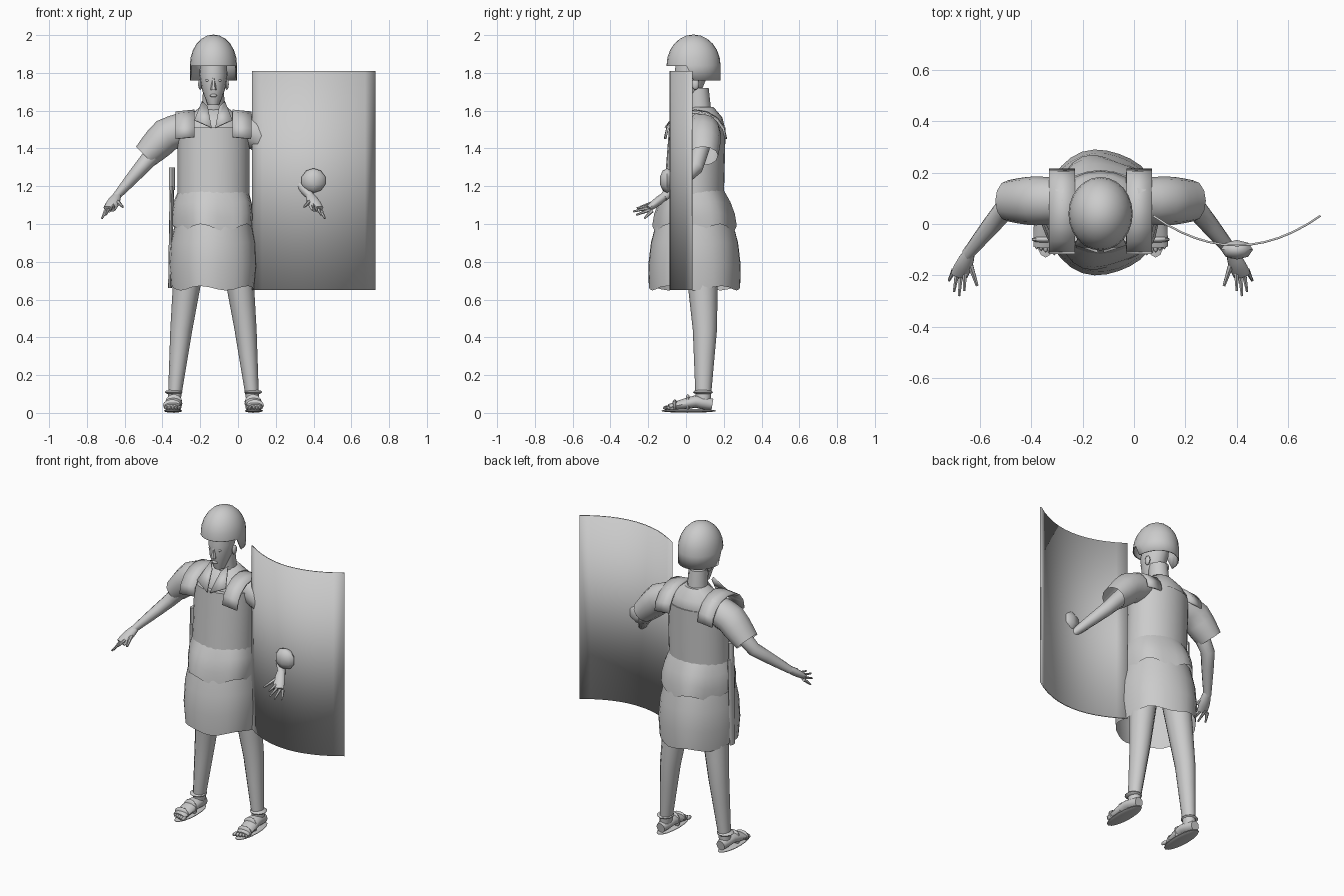
import bpy, bmesh
from math import sin, cos, pi, radians
from mathutils import Vector

cube = bpy.data.objects.get("Cube")
if cube:
    bpy.data.objects.remove(cube)

grey = bpy.data.materials.new("plain grey")
grey.use_nodes = True
grey.diffuse_color = (.6, .6, .6, 1)
grey.node_tree.nodes["Principled BSDF"].inputs["Base Color"].default_value = grey.diffuse_color

MIDDLE = -.13  # centre line of the figure
X, Y, Z = Vector((1, 0, 0)), Vector((0, 1, 0)), Vector((0, 0, 1))


def finish(name, bm, thickness=0):
    """Turn a bmesh into a smooth shaded object that keeps its sharp edges."""
    bmesh.ops.recalc_face_normals(bm, faces=bm.faces)
    mesh = bpy.data.meshes.new(name)
    bm.to_mesh(mesh)
    bm.free()
    mesh.materials.append(grey)
    mesh.shade_smooth()
    mesh.set_sharp_from_angle(angle=radians(45))
    part = bpy.data.objects.new(name, mesh)
    bpy.context.collection.objects.link(part)
    if thickness:
        solid = part.modifiers.new("thickness", "SOLIDIFY")
        solid.thickness = thickness
        solid.offset = 0


def skin(bm, rows, closed):
    """Join neighbouring rows of vertices with quads."""
    for low, high in zip(rows, rows[1:]):
        for k in range(0 if closed else 1, len(low)):
            bm.faces.new((low[k - 1], low[k], high[k], high[k - 1]))


def sheet(name, rows, thickness=.008):
    bm = bmesh.new()
    skin(bm, [[bm.verts.new(point) for point in row] for row in rows], False)
    finish(name, bm, thickness)


def taper(name, path, wide, deep, bulge=0, sides=12, ref=Y, axis=None, hollow=False, wave=0):
    """Tube along a path whose radii run from start to end, swelling midway."""
    path = [Vector(point) for point in path]
    steps = 3
    last = steps * (len(path) - 1)
    bm = bmesh.new()
    rings = []
    for i in range(last + 1):
        leg = min(i // steps, len(path) - 2)
        centre = path[leg].lerp(path[leg + 1], i / steps - leg)
        before, after = path[max(0, (i - 1) // steps)], path[min(i // steps + 1, len(path) - 1)]
        along = axis or (after - before).normalized()
        across = along.cross(ref).normalized()
        up = across.cross(along)
        t = i / last
        swell = bulge * sin(pi * t)
        a = wide[0] + (wide[1] - wide[0]) * t + swell
        b = deep[0] + (deep[1] - deep[0]) * t + swell
        ring = []
        for k in range(sides):
            turn = 2 * pi * k / sides
            fold = wave * cos(5 * turn) * (1 - t)
            ring.append(bm.verts.new(centre + across * (a + fold / 2) * cos(turn)
                                     + up * (b + fold / 2) * sin(turn) + Z * fold))
        rings.append(ring)
    skin(bm, rings, True)
    if not hollow:
        bm.faces.new(rings[0])
        bm.faces.new(rings[-1])
    finish(name, bm)


def upright(name, bottom, top, wide, deep, **options):
    """Level-ringed taper on the centre line; bottom and top are (y, z)."""
    taper(name, [(MIDDLE, *bottom), (MIDDLE, *top)], wide, deep, axis=Z, **options)


def ellipsoid(name, centre, size, segments=10):
    bm = bmesh.new()
    bmesh.ops.create_uvsphere(bm, u_segments=segments, v_segments=segments // 2 + 1, radius=1)
    bmesh.ops.scale(bm, vec=size, verts=bm.verts)
    bmesh.ops.translate(bm, vec=centre, verts=bm.verts)
    finish(name, bm)


# Clothing and body armour
upright("skirt", (.045, .66), (.045, 1.02), (.22, .2), (.24, .2), bulge=.02, sides=30, hollow=True, wave=.012)
upright("bloused_waist", (.045, .98), (.045, 1.18), (.21, .185), (.22, .155), bulge=.015, sides=30,
        hollow=True, wave=.02)
upright("cuirass", (.04, 1.12), (.06, 1.51), (.19, .19), (.16, .15), sides=24)
upright("tunic_shoulders", (.065, 1.45), (.085, 1.62), (.18, .07), (.12, .06), bulge=.04, sides=20)

# Head
upright("neck", (.08, 1.5), (.06, 1.72), (.065, .055), (.065, .06))
upright("head", (0, 1.63), (.04, 1.87), (.03, .07), (.035, .09), bulge=.02, sides=16)
upright("nose", (-.06, 1.71), (-.05, 1.78), (.016, .006), (.018, .01), sides=6)
ellipsoid("lips", (MIDDLE, -.045, 1.68), (.02, .014, .009))

# Helmet: a dome whose rim drops behind the face into a neck guard
bm = bmesh.new()
bmesh.ops.create_uvsphere(bm, u_segments=24, v_segments=12, radius=1)
bmesh.ops.delete(bm, geom=[v for v in bm.verts if v.co.z < -.3], context="VERTS")
for v in bm.verts:
    if v.co.z < -.1:
        v.co = Vector((v.co.x, v.co.y, 0)).normalized()
        v.co.z = -.5 if v.co.y > -.1 else -.02
bmesh.ops.scale(bm, vec=(.122, .14, .16), verts=bm.verts)
bmesh.ops.translate(bm, vec=(MIDDLE, .04, 1.84), verts=bm.verts)
finish("helmet", bm, .006)

for side, sign in (("left_", 1), ("right_", -1)):
    def at(x, y, z):
        return MIDDLE + sign * x, y, z

    # Face details and collar
    ellipsoid(side + "eye", at(.03, -.045, 1.76), (.014, .01, .007))
    ellipsoid(side + "ear", at(.07, .05, 1.74), (.012, .02, .03))
    sheet(side + "collar", [[at(.06, 0, 1.65), at(.03, -.03, 1.62)], [at(.1, -.08, 1.55), at(.01, -.11, 1.51)]])

    # Strap arching over the shoulder from chest to back
    arch = [(.05 - .16 * cos(pi * i / 8), 1.46 + .14 * sin(pi * i / 8)) for i in range(9)]
    sheet(side + "shoulder_strap", [[at(.1, y, z), at(.2, y, z - .01)] for y, z in arch], .012)

    # Sleeve, arm and hand
    taper(side + "sleeve", [at(.12, .09, 1.52), at(.25, .09, 1.47), at(.36, .09, 1.36)],
          (.08, .07), (.08, .08), bulge=.015, hollow=True)
    taper(side + "arm", [at(.25, .09, 1.45), at(.38, .05, 1.3), at(.52, -.12, 1.14)],
          (.05, .02), (.05, .024), bulge=.005)
    taper(side + "palm", [at(.51, -.11, 1.15), at(.55, -.2, 1.08)], (.02, .015), (.022, .034), bulge=.006, ref=X)
    for i in range(4):
        taper(side + "finger", [at(.57 - .014 * i, -.18, 1.07 + .01 * i),
                                at(.59 - .02 * i, -.22 - .06 * sin(.8 * i), 1.03 + .018 * i)],
              (.011, .005), (.011, .005), sides=6, ref=X)
    taper(side + "thumb", [at(.51, -.15, 1.12), at(.48, -.24, 1.09)], (.013, .006), (.013, .006), sides=6, ref=X)

    # Leg and foot
    taper(side + "leg", [at(.12, .08, .85), at(.17, .1, .44), at(.21, .09, .04)],
          (.085, .032), (.09, .038), axis=Z)
    taper(side + "foot", [at(.21, .14, .045), at(.21, .05, .06), at(.22, -.09, .03)],
          (.028, .042), (.03, .016), bulge=.01, ref=Z)
    for i in range(5):
        ellipsoid(side + "toe", at(.18 + .017 * i, .006 * i - .1, .027), (.01, .024, .012), 8)

    # Sandal
    ellipsoid(side + "sole", at(.214, .014, .011), (.048, .147, .01), 16)
    ellipsoid(side + "ankle_strap", at(.21, .09, .11), (.05, .053, .014))
    ellipsoid(side + "heel_strap", at(.21, .01, .05), (.048, .014, .05))
    ellipsoid(side + "toe_strap", at(.22, -.06, .04), (.05, .014, .032))

# Sword hanging at the right hip
taper("scabbard", [(-.36, .05, .66), (-.35, .05, 1.2)], (.01, .012), (.025, .032), axis=Z, sides=8)
taper("sword_grip", [(-.35, .05, 1.18), (-.35, .05, 1.3)], (.016, .016), (.02, .02), axis=Z, sides=8)

# Curved shield with a round boss
curve = [(.4 + .325 * u, .115 * u * u - .083) for u in (i / 6 - 1 for i in range(13))]
sheet("shield", [[(x, y, z) for x, y in curve] for z in (.65, 1.81)])
ellipsoid("shield_boss", (.4, -.1, 1.23), (.066, .04, .065), 8)
